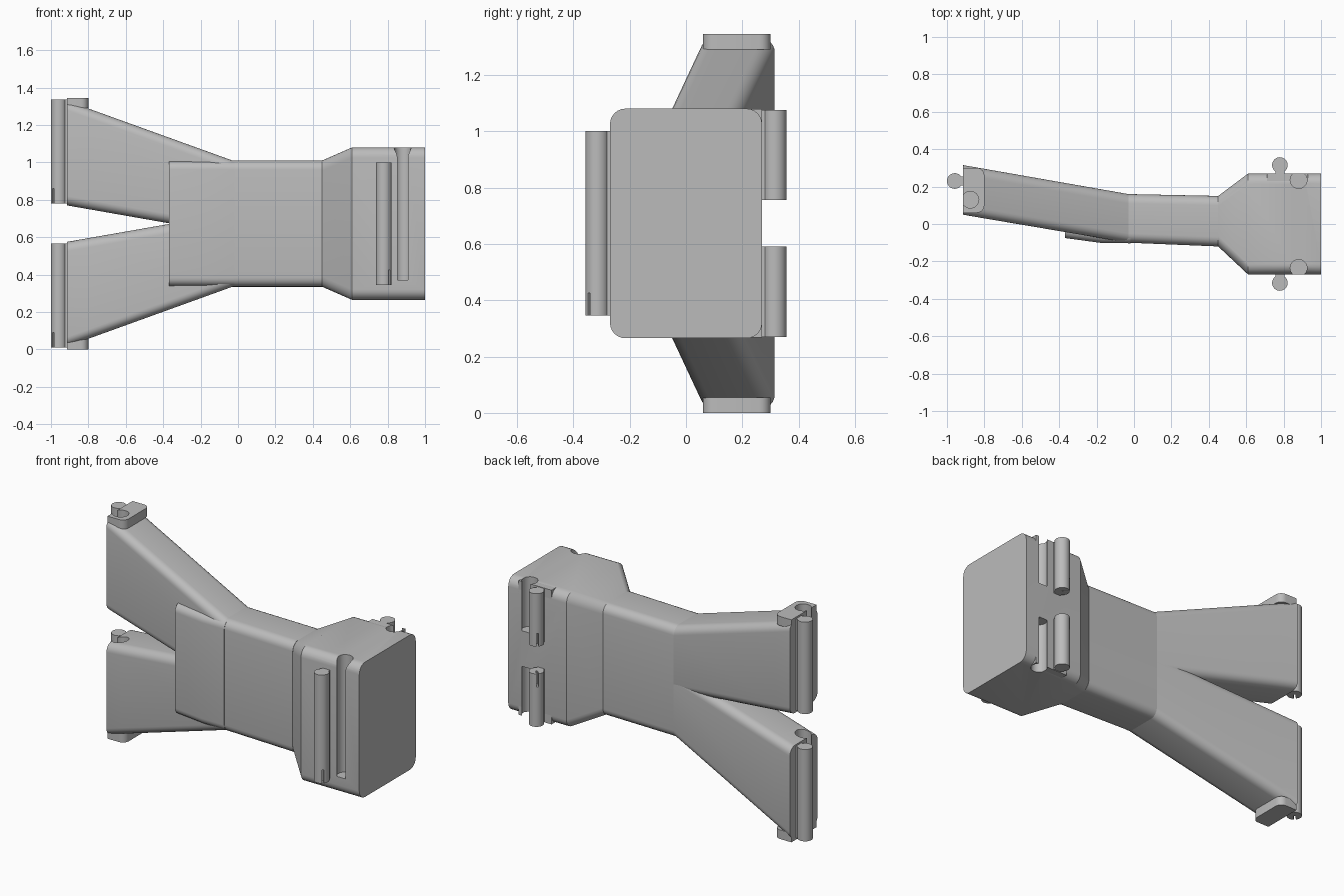
import bpy, bmesh, math
from mathutils import Vector

old = bpy.data.objects.get("Cube")
if old:
    bpy.data.objects.remove(old, do_unlink=True)

grey = bpy.data.materials.new("plain grey")
grey.use_nodes = True
colour = (0.5, 0.5, 0.5, 1)
grey.diffuse_color = colour
grey.node_tree.nodes["Principled BSDF"].inputs["Base Color"].default_value = colour

MID = 0.6725  # height of the mirror plane between the two arms


def outline(a0, a1, b0, b1, r, corners=(1, 1, 1, 1), n=6):
    """Rounded rectangle, counter-clockwise from the upper right corner."""
    pts = []
    spots = [(a1, b1, -1, -1), (a0, b1, 1, -1), (a0, b0, 1, 1), (a1, b0, -1, 1)]
    for i, (a, b, sa, sb) in enumerate(spots):
        if not corners[i]:
            pts.append((a, b))
            continue
        for k in range(n + 1):
            t = math.pi / 2 * (i + k / n)
            pts.append((a + sa * r + r * math.cos(t), b + sb * r + r * math.sin(t)))
    return pts


def skin(name, rings):
    """Closed solid through a row of equal rings."""
    bm = bmesh.new()
    loops = [[bm.verts.new(p) for p in ring] for ring in rings]
    for lo, hi in zip(loops, loops[1:]):
        for i in range(len(lo)):
            j = (i + 1) % len(lo)
            bm.faces.new((lo[i], lo[j], hi[j], hi[i]))
    bm.faces.new(loops[0])
    bm.faces.new(loops[-1])
    bmesh.ops.recalc_face_normals(bm, faces=bm.faces)
    mesh = bpy.data.meshes.new(name)
    bm.to_mesh(mesh)
    bm.free()
    mesh.materials.append(grey)
    obj = bpy.data.objects.new(name, mesh)
    bpy.context.collection.objects.link(obj)
    return obj


def duct(name, sections, r=0.05):
    """Loft along x; each section is x, y0, y1, z0, z1."""
    return skin(name, [[(x, y, z) for y, z in outline(y0, y1, z0, z1, r)]
                       for x, y0, y1, z0, z1 in sections])


def upright(name, pts, z0, z1):
    return skin(name, [[(x, y, z) for x, y in pts] for z in (z0, z1)])


def circle(x, y, r, n=24):
    return [(x + r * math.cos(2 * math.pi * i / n),
             y + r * math.sin(2 * math.pi * i / n)) for i in range(n)]


def activate(obj):
    bpy.ops.object.select_all(action='DESELECT')
    obj.select_set(True)
    bpy.context.view_layer.objects.active = obj


def carve(obj, cutter):
    activate(obj)
    mod = obj.modifiers.new("cut", 'BOOLEAN')
    mod.operation = 'DIFFERENCE'
    mod.solver = 'EXACT'
    mod.object = cutter
    bpy.ops.object.modifier_apply(modifier=mod.name)


def drop(obj):
    bpy.data.objects.remove(obj, do_unlink=True)


def groove(parts, x, y, z0, z1):
    cutter = upright("groove_cutter", circle(x, y, 0.045), z0, z1)
    cutter.hide_render = True
    for part in parts:
        carve(part, cutter)
    drop(cutter)


def rail(name, x, y, z0, z1, out, slit_z):
    """Round bar on a narrow neck, with a slit near one end."""
    out = Vector(out)
    side = Vector((-out.y, out.x)) * 0.024
    c = Vector((x, y))
    neck_end = c - out * 0.07
    bar = upright(name, circle(x, y, 0.042), z0, z1)
    upright(name + "_neck", [c + side, neck_end + side, neck_end - side, c - side], z0, z1)
    d = Vector((out.x - out.y, out.y + out.x)) * 0.04
    w = Vector((-d.y, d.x)) * 0.1
    cutter = upright("slit_cutter", [c + w, c + d + w, c + d - w, c - w],
                     slit_z - 0.08, slit_z + 0.08)
    cutter.hide_render = True
    carve(bar, cutter)
    drop(cutter)


def mirror_z(z0, z1, flip):
    return (2 * MID - z1, 2 * MID - z0) if flip else (z0, z1)


# Central duct and wide connector box
duct("central_duct", [(-0.03, -0.10, 0.16, 0.335, 1.01),
                      (0.45, -0.12, 0.15, 0.335, 1.01)])
box = duct("connector_box", [(0.45, -0.12, 0.15, 0.335, 1.01),
                             (0.61, -0.27, 0.27, 0.265, 1.08),
                             (1.0, -0.27, 0.27, 0.265, 1.08)], 0.055)

# Cover plate across the fork
duct("fork_cover", [(-0.37, -0.075, 0.06, 0.338, 1.007),
                    (-0.17, -0.102, 0.08, 0.338, 1.007),
                    (-0.02, -0.103, 0.10, 0.338, 1.007)], 0.045)

# Forked arms with end tabs, grooves and rails
for word, flip in (("upper", False), ("lower", True)):
    arm = duct(word + "_arm", [(-0.915, 0.05, 0.315, *mirror_z(0.77, 1.33, flip)),
                               (-0.80, 0.03, 0.295, *mirror_z(0.75, 1.288, flip)),
                               (-0.03, -0.10, 0.16, *mirror_z(0.615, 1.01, flip))])
    tab = upright(word + "_end_tab",
                  outline(-0.915, -0.80, 0.06, 0.30, 0.04, (1, 0, 0, 1)),
                  *mirror_z(1.29, 1.345, flip))
    low, high = mirror_z(0.78, 1.335, flip)
    groove([arm, tab], -0.875, 0.13, low + 0.03, high + 0.05)
    rail(word + "_arm_rail", -0.958, 0.23, low, high, (-1, 0), low)

# Front groove and rail of the box
groove([box], 0.88, -0.235, 0.37, 1.2)
rail("front_rail", 0.78, -0.315, 0.345, 1.0, (0, -1), 0.345)

# Paired rear grooves and rails, with square corner fillers
for word, flip in (("upper", False), ("lower", True)):
    filler = upright(word + "_corner_filler", outline(0.71, 0.93, 0.2, 0.27, 0, (0, 0, 0, 0)),
                     *mirror_z(1.0, 1.078, flip))
    groove([box, filler], 0.88, 0.235, *mirror_z(0.78, 1.2, flip))
    low, high = mirror_z(0.755, 1.075, flip)
    rail(word + "_rear_rail", 0.78, 0.315, low, high, (0, 1), high if flip else low)

# Smooth rounded edges, keep creases sharp
for obj in bpy.context.scene.objects:
    if obj.type == 'MESH' and obj.data.materials and obj.data.materials[0] == grey:
        activate(obj)
        bpy.ops.object.shade_smooth_by_angle(angle=math.radians(25))
